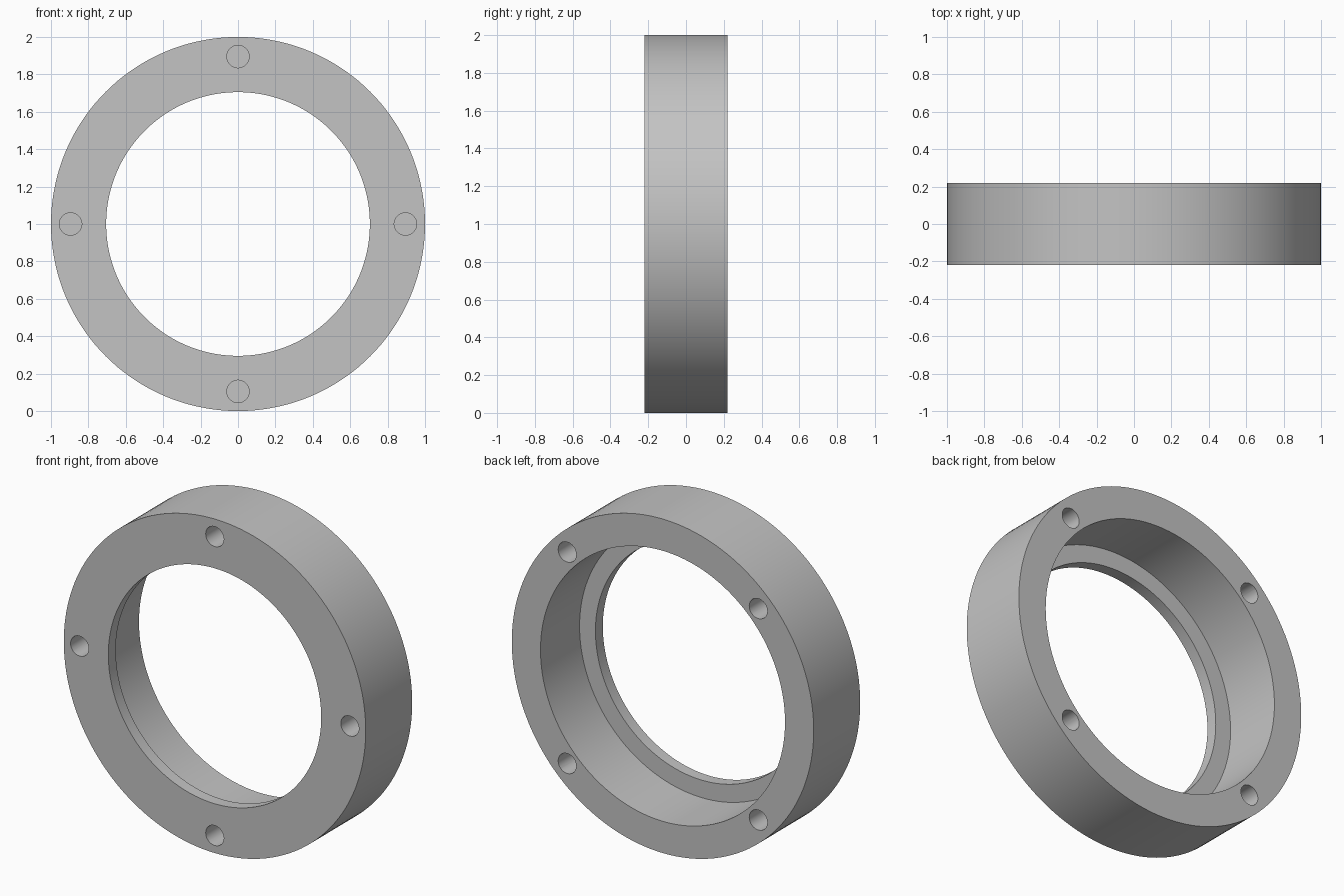
import bpy, bmesh, math
from mathutils import Matrix, Vector

if "Cube" in bpy.data.objects:
    bpy.data.objects.remove(bpy.data.objects["Cube"], do_unlink=True)

HALF = 0.22          # half of the ring's width
BOLT_RADIUS = 0.895  # circle the holes sit on
HOLE_RADIUS = 0.06
HOLE_DEPTH = 0.2
CENTRE = Vector((0, 0, 1))

# Material
grey = bpy.data.materials.new("plain grey")
grey.use_nodes = True
colour = (0.55, 0.55, 0.55, 1)
grey.diffuse_color = colour
grey.node_tree.nodes["Principled BSDF"].inputs["Base Color"].default_value = colour


def add_object(name, bm):
    bmesh.ops.recalc_face_normals(bm, faces=bm.faces)
    mesh = bpy.data.meshes.new(name)
    bm.to_mesh(mesh)
    bm.free()
    mesh.materials.append(grey)
    obj = bpy.data.objects.new(name, mesh)
    bpy.context.collection.objects.link(obj)
    return obj


# Flanged ring: stepped section (radius, y) turned about the y axis
section = [(1, -HALF), (1, HALF), (0.81, HALF), (0.81, -0.15), (0.705, -0.15), (0.705, -HALF)]
bm = bmesh.new()
verts = [bm.verts.new((r, y, 1)) for r, y in section]
edges = [bm.edges.new((a, b)) for a, b in zip(verts, verts[1:] + verts[:1])]
bmesh.ops.spin(bm, geom=verts + edges, cent=CENTRE, axis=(0, 1, 0),
               angle=2 * math.pi, steps=144, use_merge=True)
bmesh.ops.remove_doubles(bm, verts=bm.verts, dist=1e-5)
ring = add_object("flanged_ring", bm)

# Blind screw holes: four on the front, four on the back turned by an eighth
bm = bmesh.new()
for y, offset in ((-HALF, 0), (HALF, math.pi / 4)):
    for i in range(4):
        angle = offset + i * math.pi / 2
        spot = Vector((math.cos(angle) * BOLT_RADIUS, y, 1 + math.sin(angle) * BOLT_RADIUS))
        bmesh.ops.create_cone(bm, cap_ends=True, segments=32, radius1=HOLE_RADIUS,
                              radius2=HOLE_RADIUS, depth=2 * HOLE_DEPTH,
                              matrix=Matrix.Translation(spot) @ Matrix.Rotation(math.pi / 2, 4, 'X'))
cutter = add_object("hole_cutter", bm)
cutter.hide_render = True

cut = ring.modifiers.new("screw_holes", 'BOOLEAN')
cut.operation = 'DIFFERENCE'
cut.solver = 'EXACT'
cut.object = cutter
bpy.ops.object.select_all(action='DESELECT')
ring.select_set(True)
bpy.context.view_layer.objects.active = ring
bpy.ops.object.modifier_apply(modifier=cut.name)
bpy.data.objects.remove(cutter, do_unlink=True)

# Smooth round walls with crisp rims
bpy.ops.object.shade_smooth_by_angle(angle=math.radians(30))
